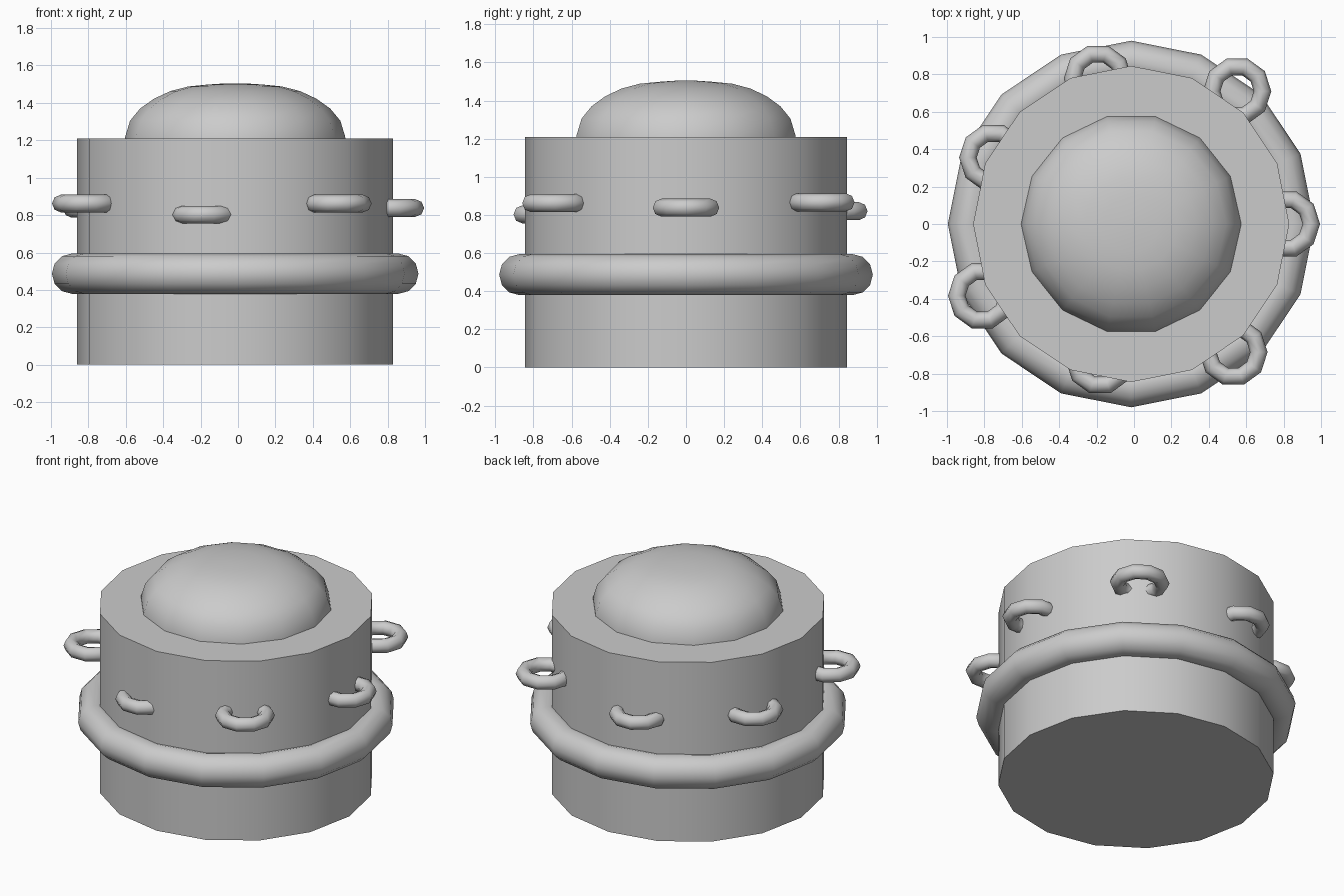
import bpy, bmesh, math

if "Cube" in bpy.data.objects:
    bpy.data.objects.remove(bpy.data.objects["Cube"])

CX = -0.015  # shared centre of the main parts

grey = bpy.data.materials.new("plain_grey")
grey.diffuse_color = (0.6, 0.6, 0.6, 1)
grey.use_nodes = True
grey.node_tree.nodes["Principled BSDF"].inputs["Base Color"].default_value = grey.diffuse_color


def finish(obj, name, angle):
    obj.name = name
    obj.data.materials.clear()
    obj.data.materials.append(grey)
    bpy.ops.object.select_all(action='DESELECT')
    obj.select_set(True)
    bpy.context.view_layer.objects.active = obj
    bpy.ops.object.shade_smooth_by_angle(angle=math.radians(angle))


def lathe(name, profile, sides, angle):
    """Revolve (radius, z) points around the main axis; the ends are capped."""
    bm = bmesh.new()
    rows = []
    for r, z in profile:
        rows.append([bm.verts.new((CX + r * math.cos(2 * math.pi * i / sides),
                                   r * math.sin(2 * math.pi * i / sides), z))
                     for i in range(sides)])
    for a, b in zip(rows, rows[1:]):
        for i in range(sides):
            j = (i + 1) % sides
            bm.faces.new((a[i], a[j], b[j], b[i]))
    bm.faces.new(rows[0][::-1])
    bm.faces.new(rows[-1])
    mesh = bpy.data.meshes.new(name)
    bm.to_mesh(mesh)
    bm.free()
    obj = bpy.data.objects.new(name, mesh)
    bpy.context.collection.objects.link(obj)
    finish(obj, name, angle)


def ring(name, loc, major, minor, major_sides, minor_sides):
    bpy.ops.mesh.primitive_torus_add(location=loc, major_radius=major, minor_radius=minor,
                                     major_segments=major_sides, minor_segments=minor_sides)
    finish(bpy.context.object, name, 60)


# Drum body
lathe("body", [(0.845, 0), (0.845, 1.21)], 16, 30)

# Flattened dome on top
lathe("dome", [(0.59, 1.19), (0.588, 1.22), (0.562, 1.305), (0.508, 1.37), (0.435, 1.422),
               (0.347, 1.463), (0.25, 1.488), (0.15, 1.498), (0.06, 1.504)], 14, 40)

# Thick band around the body
ring("band", (CX, 0, 0.487), 0.872, 0.108, 16, 12)

# Seven small loops, each with its own distance from the axis and height
loops = [(0.827, 0.838), (0.908, 0.866), (0.798, 0.82), (0.818, 0.833),
         (0.884, 0.862), (0.749, 0.803), (0.876, 0.862)]
for i, (d, z) in enumerate(loops):
    a = 2 * math.pi * i / 7
    ring(f"side_loop_{i + 1}", (CX + d * math.cos(a), d * math.sin(a), z), 0.136, 0.047, 10, 8)
